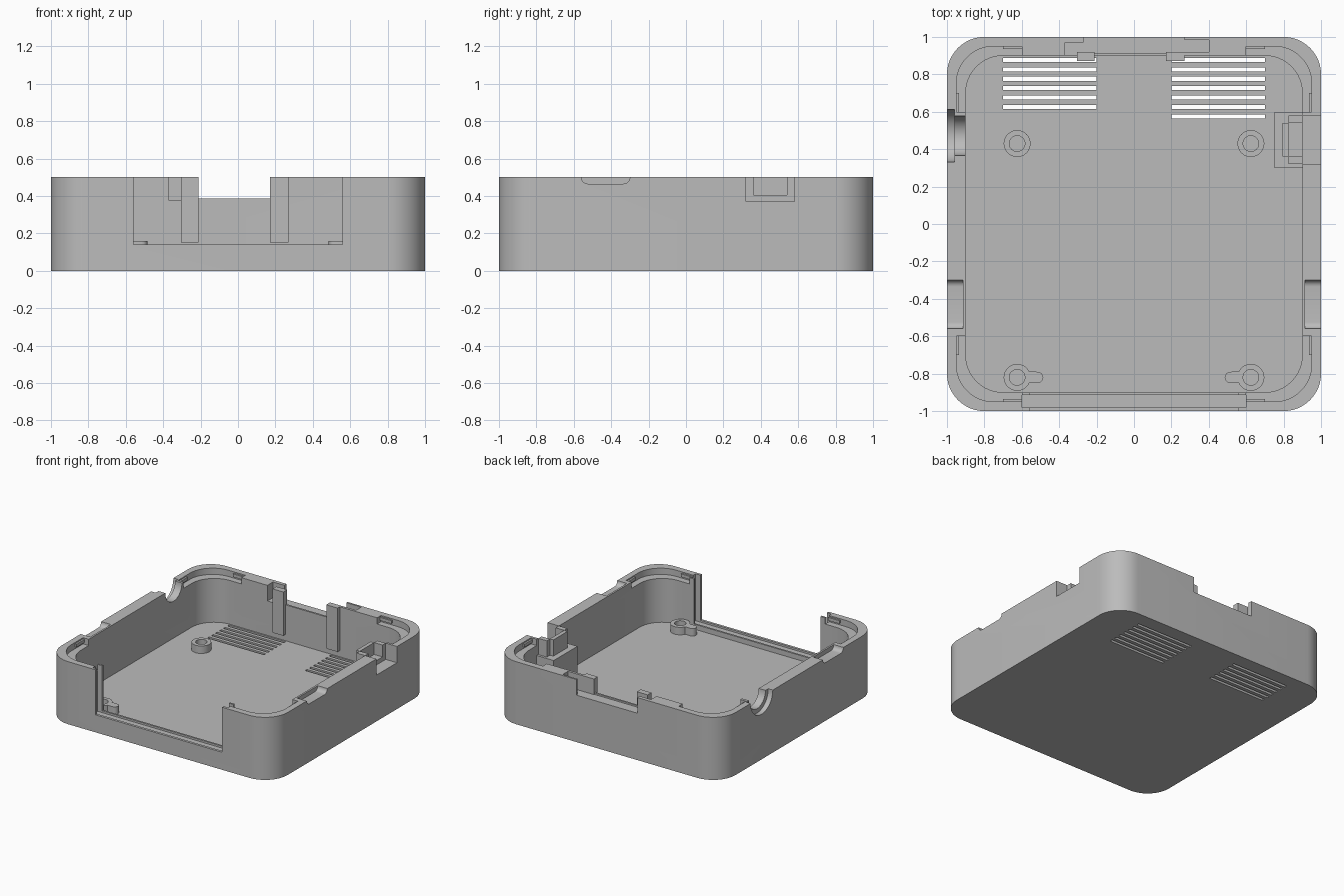
import bpy, bmesh, math
from mathutils import Vector

if "Cube" in bpy.data.objects:
    bpy.data.objects.remove(bpy.data.objects["Cube"])

grey = bpy.data.materials.new("plain grey")
grey.diffuse_color = (0.5, 0.5, 0.5, 1)
grey.use_nodes = True
grey.node_tree.nodes["Principled BSDF"].inputs["Base Color"].default_value = grey.diffuse_color


def arc(cx, cy, r, a0, a1, n=12):
    return [(cx + r * math.cos(math.radians(a0 + (a1 - a0) * i / n)),
             cy + r * math.sin(math.radians(a0 + (a1 - a0) * i / n))) for i in range(n + 1)]


def rounded(h, r):
    c = h - r
    return (arc(c, c, r, 0, 90) + arc(-c, c, r, 90, 180)
            + arc(-c, -c, r, 180, 270) + arc(c, -c, r, 270, 360))


def prisms(name, items, axis='z'):
    """items: (outline, low, high) extruded along z, or along x with a (y, z) outline."""
    bm = bmesh.new()
    for pts, lo, hi in items:
        part = bmesh.new()
        def place(p, d):
            return (p[0], p[1], d) if axis == 'z' else (d, p[0], p[1])
        f = part.faces.new([part.verts.new(place(p, lo)) for p in pts])
        ext = bmesh.ops.extrude_face_region(part, geom=[f])
        top = [v for v in ext['geom'] if isinstance(v, bmesh.types.BMVert)]
        bmesh.ops.translate(part, verts=top, vec=Vector(place((0, 0), hi - lo)))
        bmesh.ops.recalc_face_normals(part, faces=part.faces)
        tmp = bpy.data.meshes.new("tmp")
        part.to_mesh(tmp)
        part.free()
        bm.from_mesh(tmp)
        bpy.data.meshes.remove(tmp)
    me = bpy.data.meshes.new(name)
    bm.to_mesh(me)
    bm.free()
    me.materials.append(grey)
    ob = bpy.data.objects.new(name, me)
    bpy.context.collection.objects.link(ob)
    return ob


def box(x0, x1, y0, y1, z0, z1):
    return ([(x0, y0), (x1, y0), (x1, y1), (x0, y1)], z0, z1)


def activate(ob):
    bpy.ops.object.select_all(action='DESELECT')
    ob.select_set(True)
    bpy.context.view_layer.objects.active = ob


def cut(target, cutter):
    m = target.modifiers.new("cut", 'BOOLEAN')
    m.operation, m.solver, m.object = 'DIFFERENCE', 'EXACT', cutter
    activate(target)
    bpy.ops.object.modifier_apply(modifier=m.name)
    bpy.data.objects.remove(cutter)


# hollow tray
tray = prisms("tray", [(rounded(1.0, 0.2), 0, 0.5)])
cut(tray, prisms("cavity", [(rounded(0.9, 0.2), 0.1, 0.7)]))

# stepped recess in the rim at each corner
corner = [(0.6, 0.6), (0.95, 0.6)] + arc(0.75, 0.75, 0.2, 0, 90) + [(0.6, 0.95)]
quads = [(sx, sy) for sx in (-1, 1) for sy in (-1, 1)]
cut(tray, prisms("rim_recess", [([(x * sx, y * sy) for x, y in corner], 0.45, 0.7)
                                for sx, sy in quads]))

# ventilation slits
cut(tray, prisms("vents", [box(-0.7, -0.2, y - 0.011, y + 0.011, -0.1, 0.2)
                           for y in [0.877 - 0.0503 * i for i in range(6)]]
                 + [box(0.2, 0.7, y - 0.011, y + 0.011, -0.1, 0.2)
                    for y in [0.877 - 0.0503 * i for i in range(7)]]))

# front opening and the groove for a sliding panel
cut(tray, prisms("front_opening", [box(-0.56, 0.56, -1.1, -0.85, 0.14, 0.7)]))
cut(tray, prisms("panel_groove", [box(-0.6, 0.6, -0.98, -0.915, 0.125, 0.7)]))

# back opening, wider on its inner side
cut(tray, prisms("back_opening", [box(-0.27, 0.27, 0.85, 1.1, 0.375, 0.7)]))
cut(tray, prisms("back_left_step", [box(-0.37, -0.2, 0.85, 0.97, 0.375, 0.7)]))
cut(tray, prisms("back_right_step", [box(0.2, 0.4, 0.92, 0.985, 0.375, 0.7)]))

# right side port, shallow grips on both sides, round cable port on the left
cut(tray, prisms("side_port", [box(0.85, 1.1, 0.32, 0.58, 0.37, 0.7)]))
grip = ([(-0.56, 0.7)] + arc(-0.525, 0.5, 0.035, 180, 270, 6)
        + arc(-0.335, 0.5, 0.035, 270, 360, 6) + [(-0.3, 0.7)])
cut(tray, prisms("grips", [(grip, 0.915, 1.1), (grip, -1.1, -0.915)], 'x'))
for r, x0, x1 in ((0.105, -1.1, -0.85), (0.14, -1.1, -0.96)):
    hole = [(0.472 - r, 0.7)] + arc(0.472, 0.5, r, 180, 360, 24) + [(0.472 + r, 0.7)]
    cut(tray, prisms("cable_port", [(hole, x0, x1)], 'x'))

# screw bosses, the front pair with a tab
for sx, sy in quads:
    cx, cy = 0.625 * sx, 0.43 if sy > 0 else -0.82
    if sy > 0:
        ring = arc(cx, cy, 0.072, 0, 345, 23)
    else:
        ring = arc(0.625, cy, 0.072, -155, 155, 24) + arc(0.515, cy, 0.03, 90, 270, 8)
        ring = [(x * sx, y) for x, y in ring]
    boss = prisms("screw_boss", [(ring, 0.095, 0.16)])
    cut(boss, prisms("boss_hole", [(arc(cx, cy, 0.042, 0, 345, 23), 0.1, 0.3)]))

# upright clips on the back wall
prisms("back_clip_posts", [box(-0.305, -0.21, 0.872, 0.92, 0.15, 0.5),
                           box(0.17, 0.27, 0.872, 0.92, 0.15, 0.5)])
prisms("back_lip", [box(-0.21, 0.17, 0.9, 0.915, 0.37, 0.387)])

# stepped holder behind the side port
prisms("port_holder", [box(0.75, 0.91, 0.3, 0.6, 0.095, 0.37),
                       box(0.825, 0.9, 0.32, 0.58, 0.36, 0.405),
                       box(0.825, 0.9, 0.32, 0.36, 0.4, 0.5),
                       box(0.825, 0.9, 0.54, 0.58, 0.4, 0.5),
                       box(0.795, 0.826, 0.36, 0.54, 0.36, 0.5)])

# small snap ribs on the recess walls
ribs = []
for sx, sy in quads:
    xs, ys = sorted((0.6 * sx, 0.7 * sx)), sorted((0.6 * sy, 0.7 * sy))
    xt, yt = sorted((0.936 * sx, 0.955 * sx)), sorted((0.936 * sy, 0.955 * sy))
    ribs += [box(*xs, *yt, 0.465, 0.49), box(*xt, *ys, 0.465, 0.49)]
prisms("snap_ribs", ribs)

# smooth the round parts and keep the edges sharp
for ob in list(bpy.context.scene.objects):
    activate(ob)
    bpy.ops.object.shade_smooth_by_angle(angle=math.radians(30))
